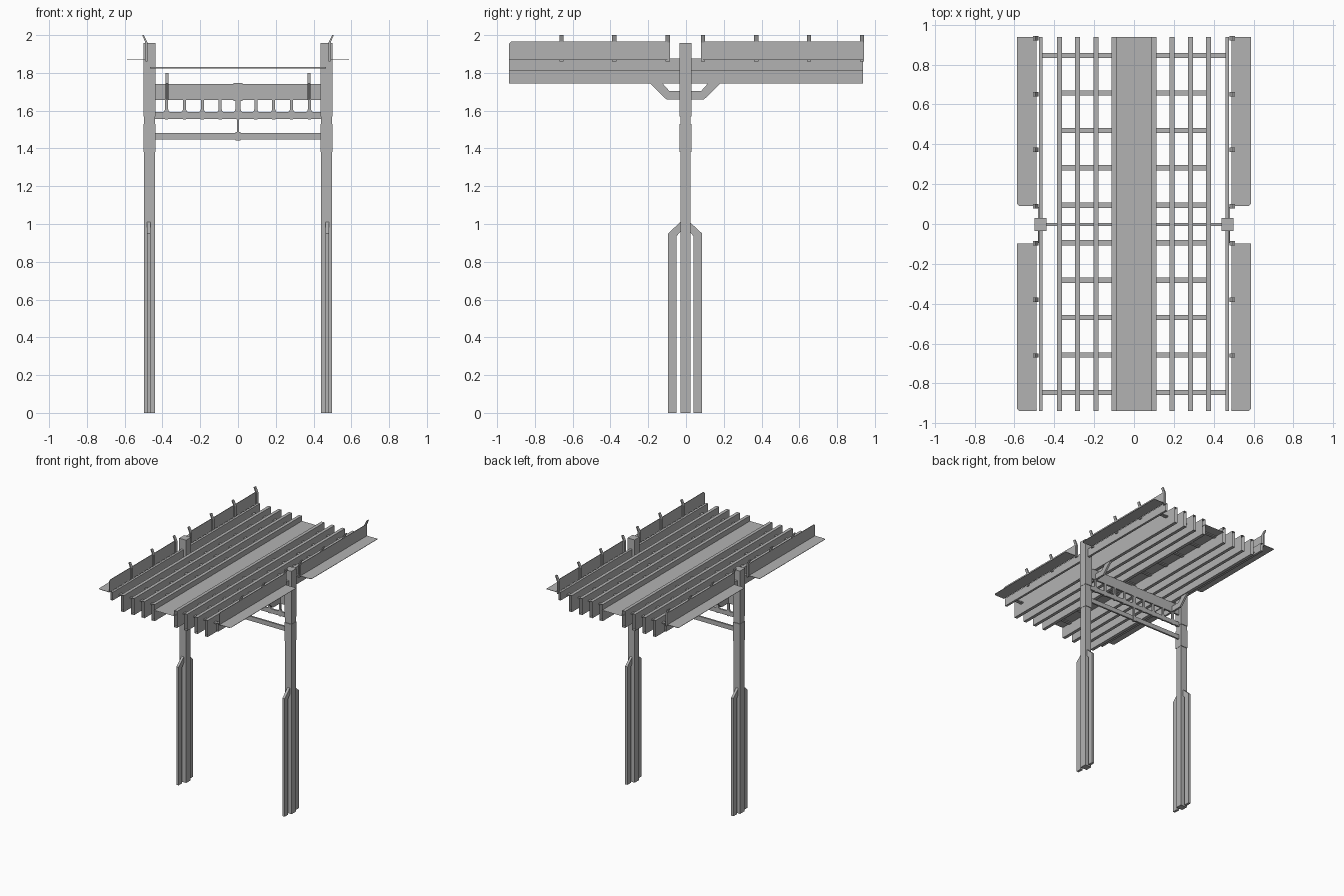
import bpy
import bmesh

old = bpy.data.objects.get("Cube")
if old:
    bpy.data.objects.remove(old, do_unlink=True)

GREY = (0.45, 0.45, 0.45, 1.0)
mat = bpy.data.materials.new("plain grey")
mat.use_nodes = True
mat.diffuse_color = GREY
mat.node_tree.nodes["Principled BSDF"].inputs["Base Color"].default_value = GREY


def prism(name, profile, lo, hi, axis, capped=True):
    """Extrude a 2D profile along an axis; the profile uses the other two axes in order."""
    bm = bmesh.new()

    def ring(t):
        verts = []
        for p in profile:
            co = list(p)
            co.insert(axis, t)
            verts.append(bm.verts.new(co))
        return verts

    a, b = ring(lo), ring(hi)
    n = len(profile)
    for i in range(n):
        j = (i + 1) % n
        bm.faces.new((a[i], a[j], b[j], b[i]))
    caps = [bm.faces.new(a[::-1]), bm.faces.new(b)]
    bmesh.ops.recalc_face_normals(bm, faces=bm.faces)
    if not capped:
        bmesh.ops.delete(bm, geom=caps, context='FACES_ONLY')
    mesh = bpy.data.meshes.new(name)
    bm.to_mesh(mesh)
    bm.free()
    mesh.materials.append(mat)
    obj = bpy.data.objects.new(name, mesh)
    bpy.context.collection.objects.link(obj)
    return obj


def rect(u0, u1, v0, v1):
    return [(u0, v0), (u1, v0), (u1, v1), (u0, v1)]


def box(name, x, y, z, open_ends=False):
    return prism(name, rect(*x, *z), *y, 1, not open_ends)


def around(c, half):
    return (c - half, c + half)


HALF_LEN = 0.938
CLIPS = {-1: (-0.66, -0.38, -0.097), 1: (0.09, 0.372, 0.652, 0.932)}

for side, tag in ((1, "left"), (-1, "right")):
    px = side * 0.469

    # Main post with its collars
    box(f"{tag}_post", around(px, 0.029), around(-0.003, 0.027), (0, 1.6))
    box(f"{tag}_post_collar", around(px, 0.031), around(-0.003, 0.032), (1.38, 1.53))
    box(f"{tag}_post_head", around(px, 0.031), around(-0.003, 0.032), (1.57, 1.957))

    # Flanking legs that lean into the post at the top
    for s, end in ((-1, "front"), (1, "back")):
        leg = [(0.045, 0), (0.09, 0), (0.09, 0.95), (0.025, 1.01),
               (0.02, 0.965), (0.045, 0.935)]
        prism(f"{tag}_{end}_leg", [(s * u - 0.005, v) for u, v in leg],
              *around(side * 0.472, 0.01), 0)

        # Knee brace from the post up to the outer rafter
        brace = [(0, 1.66), (0.1, 1.66), (0.185, 1.743), (0.185, 1.8),
                 (0.17, 1.8), (0.085, 1.705), (0, 1.705)]
        prism(f"{tag}_{end}_brace", [(s * u - 0.004, v) for u, v in brace],
              *around(side * 0.376, 0.008), 0)

    # Side rail along the roof
    box(f"{tag}_rail", around(side * 0.469, 0.009), (-HALF_LEN, HALF_LEN),
        (1.81, 1.876), open_ends=True)

    # Upright panel, flat outer plate and clips for each roof half
    for s, end in ((-1, "front"), (1, "back")):
        y0, y1 = (-HALF_LEN, -0.097) if s < 0 else (0.09, HALF_LEN)
        c = 0.012
        panel = [(y0, 1.868), (y1, 1.868), (y1, 1.965), (y0 + c, 1.965), (y0, 1.965 - c)]
        prism(f"{tag}_{end}_panel", panel, *around(side * 0.491, 0.002), 0)
        xi, xo = side * 0.491, side * 0.588
        plate = [(xi, y0), (xo - side * c, y0), (xo, y0 + c), (xo, y1), (xi, y1)]
        prism(f"{tag}_{end}_plate", plate, 1.868, 1.871, 2)
        for k, cy in enumerate(CLIPS[s]):
            clip = [(0.479, 1.86), (0.49, 1.86), (0.49, 1.96), (0.507, 2.0),
                    (0.498, 2.0), (0.479, 1.96)]
            prism(f"{tag}_{end}_clip_{k}", [(side * u, v) for u, v in clip],
                  *around(cy, 0.011), 1)

# Rafters running the full length, four per side
for i, x in enumerate((0.1, 0.19, 0.283, 0.374)):
    for s in (-1, 1):
        box(f"rafter_{i}_{'left' if s > 0 else 'right'}", around(s * x, 0.013),
            (-HALF_LEN, HALF_LEN), (1.743, 1.876), open_ends=True)

# Cross battens, the outermost reaching the rails
for i in range(10):
    reach = 0.465 if i in (0, 9) else 0.365
    y = (i - 4.5) * 0.188
    box(f"batten_{i}", (-reach, reach), around(y, 0.013), (1.823, 1.832))

# Central flat deck
box("centre_deck", (-0.09, 0.09), (-HALF_LEN, HALF_LEN), (1.831, 1.834), open_ends=True)

# Cross frame between the posts
SPAN = (-0.44, 0.44)
THICK = around(-0.002, 0.007)
box("cross_beam", SPAN, THICK, (1.657, 1.74))
box("fret_bar", SPAN, THICK, (1.557, 1.592))
box("tie_beam", SPAN, THICK, (1.447, 1.483))

# Fretwork uprights with flared feet
for i in range(-4, 5):
    x = i * 0.0945
    w = 0.014 if i == 0 else 0.008
    half = [(w, 1.66), (w, 1.607), (w + 0.004, 1.597), (w + 0.012, 1.59), (0.008, 1.553)]
    outline = [(x + u, v) for u, v in half] + [(x - u, v) for u, v in half[::-1]]
    prism(f"fret_upright_{i + 4}", outline, *THICK, 1)

# Centre strut and its end blocks
box("centre_strut", around(0, 0.006), around(-0.002, 0.006), (1.48, 1.56))
box("centre_strut_foot", around(0, 0.012), around(-0.002, 0.009), (1.441, 1.487))
box("centre_beam_block", around(0, 0.024), around(-0.002, 0.009), (1.652, 1.746))
